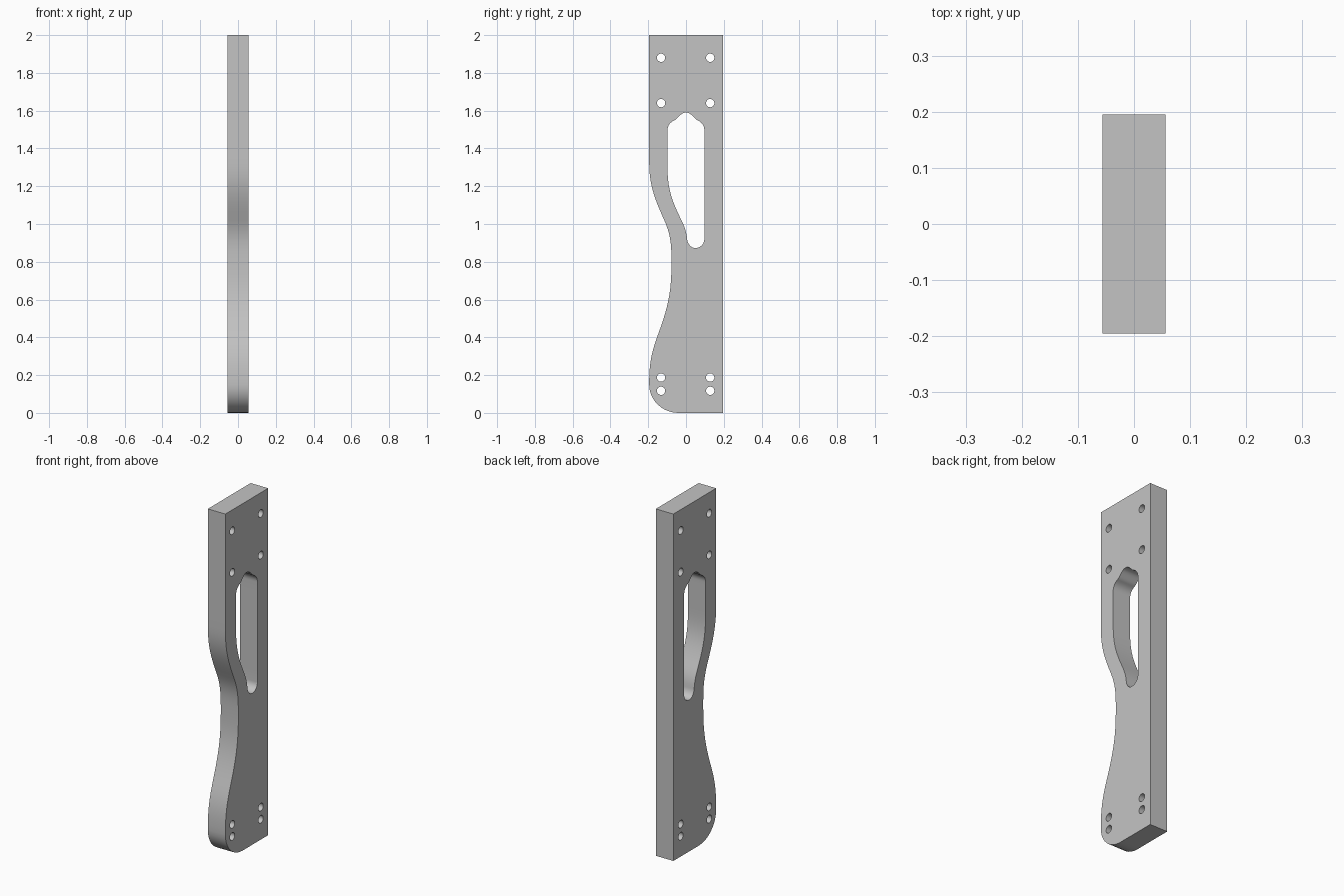
import bpy, bmesh, math
from mathutils import Vector

if "Cube" in bpy.data.objects:
    bpy.data.objects.remove(bpy.data.objects["Cube"])

HALF_THICK = 0.056
HALF_WIDTH = 0.195
HOLE_RADIUS = 0.022
DOWN, UP = (0, -1), (0, 1)
LEFT, RIGHT = (-1, 0), (1, 0)


def add_loop(curve, nodes):
    """Closed bezier loop; each node is (y, z, tangent), tangent None for a corner."""
    spline = curve.splines.new('BEZIER')
    spline.bezier_points.add(len(nodes) - 1)
    spline.use_cyclic_u = True
    pts = [Vector((n[0], n[1], 0)) for n in nodes]
    for i, p in enumerate(spline.bezier_points):
        before = pts[i - 1] - pts[i]
        after = pts[(i + 1) % len(pts)] - pts[i]
        tangent = nodes[i][2]
        if tangent:
            t = Vector((*tangent, 0)).normalized()
            d_in, d_out = -t, t
        else:
            d_in, d_out = before.normalized(), after.normalized()
        p.handle_left_type = p.handle_right_type = 'FREE'
        p.co = pts[i]
        p.handle_left = pts[i] + d_in * before.length * 0.39
        p.handle_right = pts[i] + d_out * after.length * 0.39


def add_circle(curve, y, z, r):
    add_loop(curve, [(y + r, z, UP), (y, z + r, LEFT),
                     (y - r, z, DOWN), (y, z - r, RIGHT)])


curve = bpy.data.curves.new("plate_profile", 'CURVE')
curve.dimensions = '2D'
curve.fill_mode = 'BOTH'
curve.extrude = HALF_THICK
curve.resolution_u = 10

# Outer outline: straight back, waisted front, rounded lower front corner
add_loop(curve, [
    (HALF_WIDTH, 0, None), (HALF_WIDTH, 2, None), (-HALF_WIDTH, 2, None),
    (-HALF_WIDTH, 1.33, DOWN), (-0.115, 1.02, (0.45, -1)),
    (-0.077, 0.78, DOWN), (-0.15, 0.41, (-0.37, -1)),
    (-HALF_WIDTH, 0.15, DOWN), (-0.04, 0, RIGHT)])

# Grip slot with a domed, shouldered top
add_loop(curve, [
    (0, 1.59, LEFT), (-0.04, 1.567, (-1, -1)), (-0.065, 1.547, (-1, -0.5)),
    (-0.098, 1.495, DOWN), (-0.098, 1.31, DOWN), (-0.048, 1.07, (0.45, -1)),
    (0.006, 0.92, (0.1, -1)), (0.05, 0.873, RIGHT), (0.097, 0.92, UP),
    (0.097, 1.495, UP), (0.065, 1.547, (-1, 0.5)), (0.04, 1.567, (-1, 1))])

# Screw holes
for z in (1.88, 1.64, 0.187, 0.117):
    for side in (-1, 1):
        add_circle(curve, side * 0.13 - 0.002, z, HOLE_RADIUS)

plate = bpy.data.objects.new("handle_plate", curve)
bpy.context.collection.objects.link(plate)
plate.rotation_euler = (math.pi / 2, 0, math.pi / 2)

# Turn the profile into a welded mesh
bpy.ops.object.select_all(action='DESELECT')
plate.select_set(True)
bpy.context.view_layer.objects.active = plate
bpy.ops.object.convert(target='MESH')
bpy.ops.object.transform_apply(location=False, rotation=True, scale=False)
bm = bmesh.new()
bm.from_mesh(plate.data)
bmesh.ops.remove_doubles(bm, verts=bm.verts, dist=0.0001)
bmesh.ops.recalc_face_normals(bm, faces=bm.faces)
bm.to_mesh(plate.data)
bm.free()
bpy.ops.object.shade_smooth_by_angle(angle=math.radians(35))

# Plain grey metal
grey = bpy.data.materials.new("light_grey")
grey.use_nodes = True
colour = (0.55, 0.55, 0.55, 1)
grey.diffuse_color = colour
grey.node_tree.nodes["Principled BSDF"].inputs["Base Color"].default_value = colour
plate.data.materials.clear()
plate.data.materials.append(grey)
